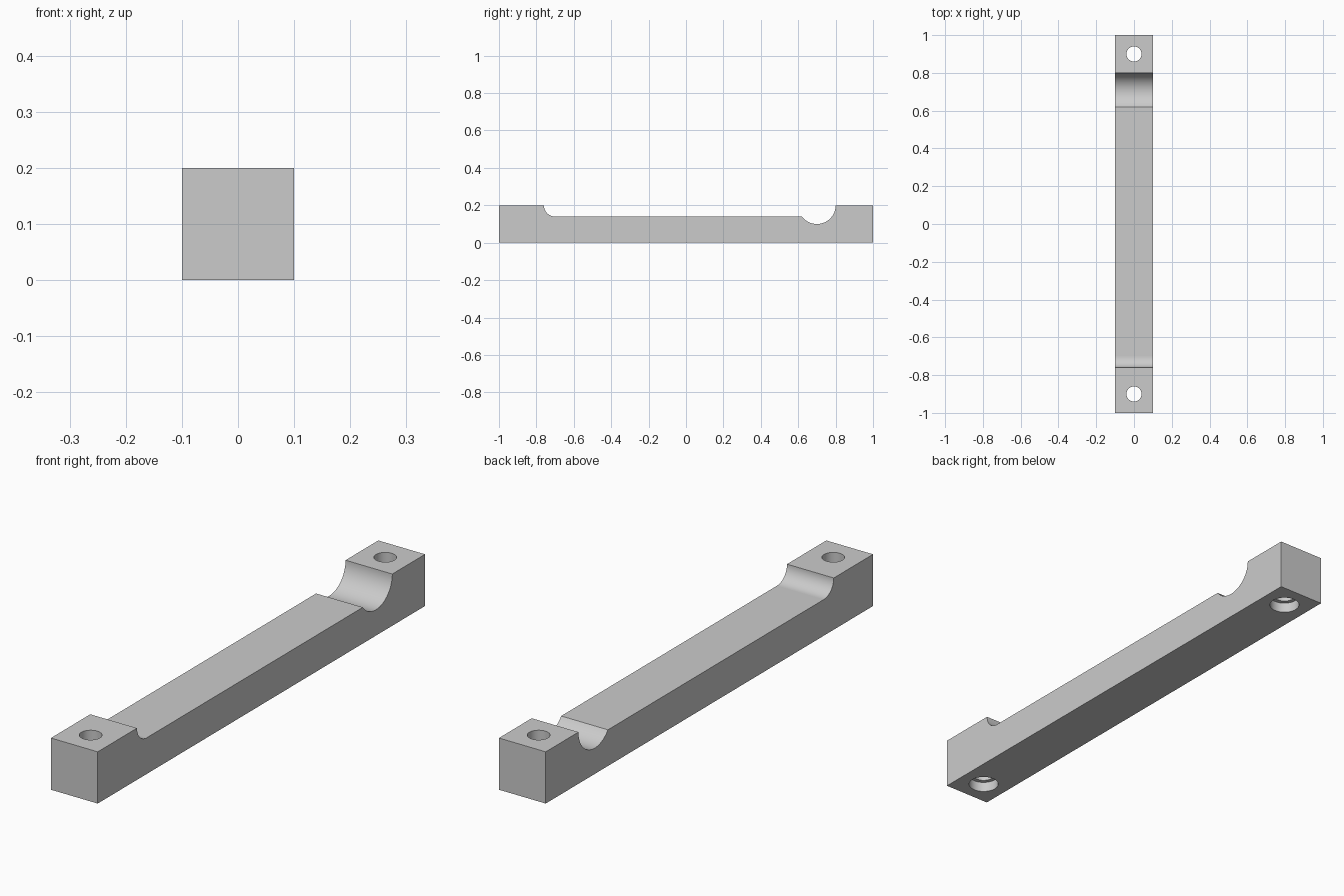
import bpy, bmesh, math

if "Cube" in bpy.data.objects:
    bpy.data.objects.remove(bpy.data.objects["Cube"])

HALF_W, HEIGHT, FLOOR = 0.1, 0.2, 0.14

grey = bpy.data.materials.new("plain_grey")
grey.diffuse_color = (0.6, 0.6, 0.6, 1)
grey.use_nodes = True
grey.node_tree.nodes["Principled BSDF"].inputs["Base Color"].default_value = grey.diffuse_color


def arc(cy, r, a0, a1, n):
    """Points of an arc in the y-z plane, centred at the top surface height."""
    return [(cy + r * math.cos(a0 + (a1 - a0) * i / n),
             HEIGHT + r * math.sin(a0 + (a1 - a0) * i / n)) for i in range(n + 1)]


# Side profile: raised ends, a fillet at the front and a round groove at the back
notch_end = math.pi + math.asin((HEIGHT - FLOOR) / 0.1)
profile = [(-1, 0), (-1, HEIGHT)]
profile += arc(-0.7, 0.06, math.pi, 1.5 * math.pi, 16)
profile += arc(0.7, 0.1, notch_end, 2 * math.pi, 32)
profile += [(1, HEIGHT), (1, 0)]

# Bar: profile extruded across its width
bm = bmesh.new()
face = bm.faces.new([bm.verts.new((-HALF_W, y, z)) for y, z in profile])
ext = bmesh.ops.extrude_face_region(bm, geom=[face])
bmesh.ops.translate(bm, vec=(2 * HALF_W, 0, 0),
                    verts=[v for v in ext["geom"] if isinstance(v, bmesh.types.BMVert)])
bmesh.ops.recalc_face_normals(bm, faces=bm.faces)
mesh = bpy.data.meshes.new("mounting_bar")
bm.to_mesh(mesh)
bm.free()
mesh.materials.append(grey)
bar = bpy.data.objects.new("mounting_bar", mesh)
bpy.context.collection.objects.link(bar)
bpy.context.view_layer.objects.active = bar


def drill(y, r, z0, z1):
    """Cut a vertical round hole through the bar."""
    bpy.ops.mesh.primitive_cylinder_add(vertices=48, radius=r, depth=z1 - z0,
                                        location=(0, y, (z0 + z1) / 2))
    cutter = bpy.context.object
    cutter.name = "hole_cutter"
    cutter.hide_render = True
    cutter.data.materials.append(grey)
    mod = bar.modifiers.new("hole", "BOOLEAN")
    mod.operation, mod.solver, mod.object = "DIFFERENCE", "EXACT", cutter
    bpy.context.view_layer.objects.active = bar
    bpy.ops.object.modifier_apply(modifier=mod.name)
    bpy.data.objects.remove(cutter, do_unlink=True)


# Screw holes with a wider counterbore underneath
for y in (-0.9, 0.9):
    drill(y, 0.04, -0.1, 0.3)
    drill(y, 0.056, -0.1, 0.04)

# Smooth only the curved walls, keep the planes flat
for p in bar.data.polygons:
    p.use_smooth = max(abs(c) for c in p.normal) < 0.9999
